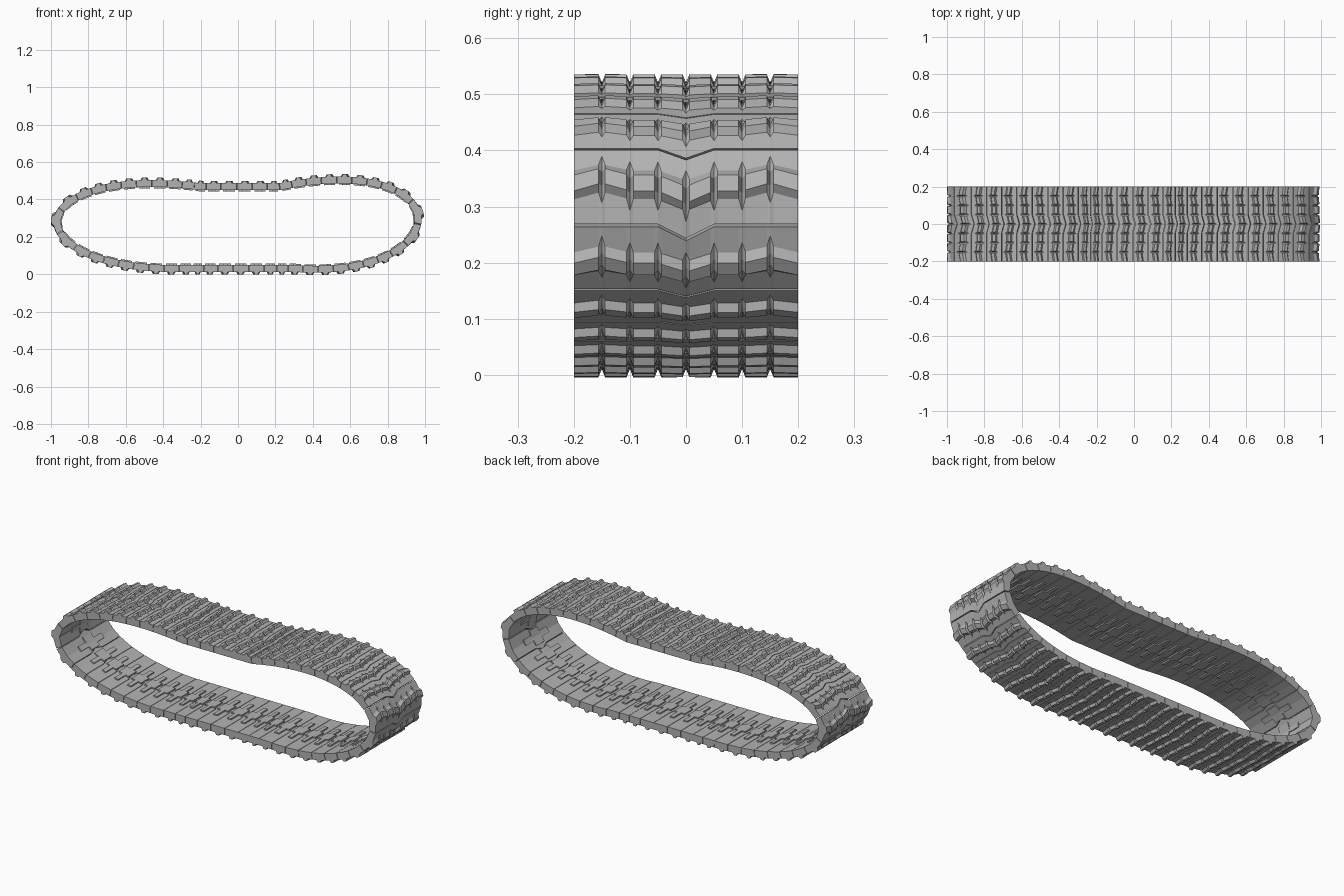
import bpy, bmesh, math
from mathutils import Vector

if "Cube" in bpy.data.objects:
    bpy.data.objects.remove(bpy.data.objects["Cube"])

HALF_WIDTH = 0.2
BAND_OUT, BAND_IN, LUG_IN = -0.013, -0.05, -0.057
STEPS = 40          # path samples per link


def bezier(a, b, c, d, n=300):
    a, b, c, d = (Vector(p) for p in (a, b, c, d))
    for i in range(n):
        t = i / n
        k = 1 - t
        yield a * k**3 + b * 3 * k * k * t + c * 3 * k * t * t + d * t**3


def straight(a, b):
    a, b = Vector(a), Vector(b)
    return bezier(a, a.lerp(b, 1 / 3), a.lerp(b, 2 / 3), b)


# Outer envelope of the loop in (x, z), running clockwise
top_l, top_r, low_r, low_l = (-0.2, 0.5), (0.22, 0.5), (0.3, 0), (-0.3, 0)
loop = []
loop += straight(top_l, top_r)
loop += bezier(top_r, (1.25, 0.71), (1.23, -0.07), low_r)
loop += straight(low_r, low_l)
loop += bezier(low_l, (-1.25, -0.02), (-1.25, 0.63), top_l)

# Start the loop at a link joint on the right end
start = min(range(len(loop)), key=lambda i: abs(loop[i].y - 0.265) + abs(loop[i].x - 1))
loop = loop[start:] + loop[:start + 1]


def link_length(p):
    """Links stretch round the ends and bunch up near the straight run."""
    end = max(0, (abs(p.x) - 0.78) / 0.22)
    bunch = math.exp(-((abs(p.x) - 0.22) / 0.07) ** 2)
    return 0.083 + 0.09 * end**2 - 0.025 * bunch


# Resample so that equal steps are equal fractions of a link
count = [0.0]
for p, q in zip(loop, loop[1:]):
    count.append(count[-1] + (q - p).length / link_length((p + q) / 2))
LINKS = round(count[-1])
SAMPLES = LINKS * STEPS
path, j = [], 0
for i in range(SAMPLES):
    target = count[-1] * i / SAMPLES
    while count[j + 1] < target:
        j += 1
    f = (target - count[j]) / (count[j + 1] - count[j])
    path.append(loop[j].lerp(loop[j + 1], f))


def on_path(u, y, h):
    """Point at link position u, across at y, raised h along the outward normal."""
    i = u * STEPS
    k = math.floor(i)
    p = path[k % SAMPLES].lerp(path[(k + 1) % SAMPLES], i - k)
    d = (path[(k + 4) % SAMPLES] - path[(k - 3) % SAMPLES]).normalized()
    return (p.x - d.y * h, y, p.y + d.x * h)


def loft(bm, link, columns):
    """Skin closed (s, h) profiles placed at successive y columns."""
    rings = [[bm.verts.new(on_path(link + s, y, h)) for s, h in prof]
             for y, prof in columns]
    n = len(rings[0])
    for a, b in zip(rings, rings[1:]):
        for i in range(n):
            bm.faces.new((a[i], a[(i + 1) % n], b[(i + 1) % n], b[i]))
    bm.faces.new(rings[0])
    bm.faces.new(rings[-1][::-1])


def interpolate(table, y):
    f = min(abs(y) / 0.05, 3.999)
    k = int(f)
    return table[k] + (table[k + 1] - table[k]) * (f - k)


ZIGZAG = (0.13, 0, 0, -0.09, 0)      # tread bar offset, centre to edge
JOINT = (0.17, 0, 0, 0, 0)           # V at the link joints


def link_profile(y, notch):
    e, z = interpolate(JOINT, y), interpolate(ZIGZAG, y)
    spread = 0.13 if notch else 0
    top = BAND_OUT - 0.002 if notch else 0
    return [(0.015 + e, BAND_OUT), (0.34 + z - spread, BAND_OUT), (0.44 + z, top),
            (0.62 + z, top), (0.70 + z + spread, BAND_OUT), (0.985 + e, BAND_OUT),
            (0.985 + e, BAND_IN), (0.5 + e, BAND_IN), (0.015 + e, BAND_IN)]


# Columns across the belt: V notches split the tread bar into blocks
columns = [(-HALF_WIDTH, link_profile(HALF_WIDTH, False))]
for i in range(-3, 4):
    for dy in (-0.006, 0, 0.006):
        y = i * 0.05 + dy
        columns.append((y, link_profile(y, dy == 0)))
columns.append((HALF_WIDTH, link_profile(HALF_WIDTH, False)))


def lug(s0, s1, half):
    prof = [(s0, BAND_IN), (0.5, BAND_IN), (s1, BAND_IN),
            (s1, LUG_IN), (0.5, LUG_IN), (s0, LUG_IN)]
    return [(-half, prof), (half, prof)]


rubber = bpy.data.materials.new("track_grey")
rubber.use_nodes = True
grey = (0.45, 0.45, 0.45, 1)
rubber.diffuse_color = grey
rubber.node_tree.nodes["Principled BSDF"].inputs["Base Color"].default_value = grey


def make_object(name, parts):
    bm = bmesh.new()
    for link in range(LINKS):
        for part in parts:
            loft(bm, link, part)
    bmesh.ops.recalc_face_normals(bm, faces=bm.faces)
    mesh = bpy.data.meshes.new(name)
    bm.to_mesh(mesh)
    bm.free()
    mesh.materials.append(rubber)
    bpy.context.collection.objects.link(bpy.data.objects.new(name, mesh))


# Treaded links, and the cross-shaped lugs on their inner face
make_object("track_links", [columns])
make_object("inner_lugs", [lug(0.36, 0.64, 0.1), lug(0.14, 0.9, 0.035)])
